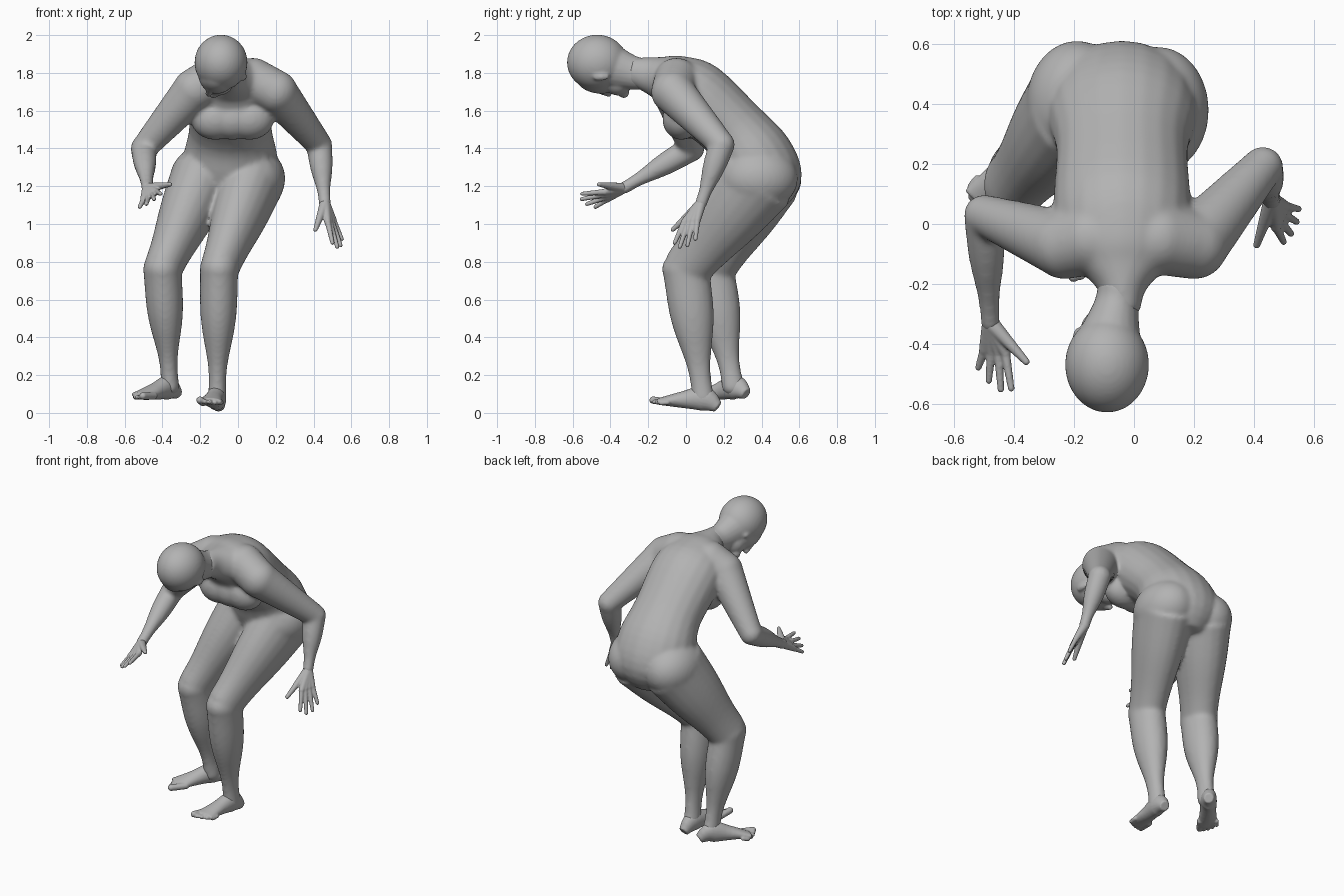
import bpy
import bmesh
from math import cos, sin, pi, tau
from mathutils import Vector, Matrix

default_cube = bpy.data.objects.get("Cube")
if default_cube:
    bpy.data.objects.remove(default_cube, do_unlink=True)

# The single clay colour
clay = bpy.data.materials.new("clay_grey")
clay.use_nodes = True
clay_colour = (.45, .45, .45, 1)
clay.diffuse_color = clay_colour
clay.node_tree.nodes["Principled BSDF"].inputs["Base Color"].default_value = clay_colour


def smooth_sections(sections, steps=4):
    """Add in-between sections along a curve through the given ones."""
    points = [Vector(section) for section in sections]
    last = len(points) - 1
    result = []
    for i in range(last):
        start, end = points[i], points[i + 1]
        leave = (end - points[max(i - 1, 0)]) / 2
        arrive = (points[min(i + 2, last)] - start) / 2
        for step in range(steps):
            t = step / steps
            ease = t * t * (3 - 2 * t)
            result.append(start * (1 - ease) + end * ease
                          + leave * (t * (1 - t) ** 2) - arrive * (t * t * (1 - t)))
    return result + [points[last]]


def loft(bm, sections, sides=20):
    """Closed skin over elliptical sections (x, y, z, half width, half depth)."""
    sections = smooth_sections(sections)
    centres = [Vector(section[:3]) for section in sections]
    last = len(sections) - 1
    rings = []
    for i, section in enumerate(sections):
        along = (centres[min(i + 1, last)] - centres[max(i - 1, 0)]).normalized()
        across = Vector((1, 0, 0))
        across = (across - along * across.dot(along)).normalized() * section[3]
        deep = along.cross(across).normalized() * section[4]
        angles = [tau * k / sides for k in range(sides)]
        rings.append([bm.verts.new(centres[i] + across * cos(a) + deep * sin(a))
                      for a in angles])
    for lower, upper in zip(rings, rings[1:]):
        for k in range(sides):
            following = (k + 1) % sides
            bm.faces.new((lower[k], lower[following], upper[following], upper[k]))
    bm.faces.new(rings[0])
    bm.faces.new(rings[last])


def blob(bm, centre, radii):
    """Ellipsoid."""
    matrix = Matrix.Translation(centre) @ Matrix.Diagonal((*radii, 1))
    bmesh.ops.create_icosphere(bm, subdivisions=4, radius=1, matrix=matrix)


def bone(bm, start, end, start_radius, end_radius, deep=1, muscle=0):
    """Tapered limb with rounded ends; muscle swells its upper half."""
    start, end = Vector(start), Vector(end)
    sections = []
    for step in range(9):
        t = step / 8
        radius = start_radius + (end_radius - start_radius) * t
        radius += muscle * sin(tau * t ** 1.3)
        sections.append((*start.lerp(end, t), radius, radius * deep))
    loft(bm, sections)
    for centre, radius in ((start, start_radius), (end, end_radius)):
        blob(bm, centre, (radius, radius * deep, radius))


def finish(bm, name, voxel, smoothing):
    """Fuse the overlapping volumes into one smooth skin."""
    bmesh.ops.recalc_face_normals(bm, faces=bm.faces)
    mesh = bpy.data.meshes.new(name)
    bm.to_mesh(mesh)
    bm.free()
    mesh.materials.append(clay)
    mesh.shade_smooth()
    part = bpy.data.objects.new(name, mesh)
    bpy.context.scene.collection.objects.link(part)
    fuse = part.modifiers.new("fuse", 'REMESH')
    fuse.mode = 'VOXEL'
    fuse.voxel_size = voxel
    fuse.use_smooth_shade = True
    soften = part.modifiers.new("soften", 'SMOOTH')
    soften.factor = .5
    soften.iterations = smoothing


def hand(name, wrist, knuckles, tips, thumb):
    """Palm and fingers fanned from index to little finger, plus a thumb."""
    bm = bmesh.new()
    first_knuckle, last_knuckle = map(Vector, knuckles)
    first_tip, last_tip = map(Vector, tips)
    for finger in range(4):
        t = finger / 3
        knuckle = first_knuckle.lerp(last_knuckle, t)
        tip = first_tip.lerp(last_tip, t)
        tip += (tip - knuckle) * sin(pi * t) * .3
        bone(bm, wrist, knuckle, .028, .018)
        bone(bm, knuckle, tip, .016, .011)
    bone(bm, wrist, thumb, .028, .012)
    finish(bm, name, .005, 3)


def foot(name, heel, toe, inner):
    """Foot between heel and toe points of the sole; inner is the big toe's side."""
    bm = bmesh.new()
    heel, toe = Vector(heel), Vector(toe)
    up = Vector((0, 0, 1))
    side = (toe - heel).cross(up).normalized() * inner

    def place(along, lateral, lift):
        return heel.lerp(toe, along) + side * lateral + up * lift

    # Heel, ankle, instep and ball
    shape = ((0, .03, .03), (.2, .05, .065), (.5, .05, .045), (.85, .065, .018))
    loft(bm, [(*place(along, 0, height), width, height)
              for along, width, height in shape])
    # Toes, from big to little
    for number in range(5):
        size = .013 if number else .02
        lateral = .045 - number * .025
        tip = .95 - .01 * number ** 2
        bone(bm, place(.7, lateral, .02), place(tip, lateral, size), size, size)
    finish(bm, name, .006, 4)


body = bmesh.new()

# Torso and neck, from the pelvis to the skull: (y, z, half width, half depth)
spine = (
    (.43, 1.09, .1, .1), (.42, 1.21, .23, .2), (.36, 1.35, .25, .21),
    (.25, 1.5, .22, .18), (.05, 1.68, .23, .19), (-.06, 1.75, .2, .15),
    (-.14, 1.775, .15, .115), (-.22, 1.795, .08, .09), (-.3, 1.81, .06, .07))
loft(body, [(-.04, *section) for section in spine])

# Breasts, merging into one broad fold
for x in (-.12, -.03, .06):
    blob(body, (x, -.025, 1.555), (.13, .1, .11))

# Legs: hip, knee and ankle, left then right
for hip, knee, ankle in (
        ((.08, .38, 1.24), (-.1, 0, .76), (-.11, .09, .08)),
        ((-.19, .4, 1.24), (-.4, .13, .76), (-.36, .25, .14))):
    bone(body, hip, knee, .17, .102, deep=1.25, muscle=.004)
    bone(body, knee, ankle, .102, .05, deep=1.22, muscle=.012)

# Arms: shoulder, elbow and wrist
left_shoulder, left_elbow, left_wrist = (.2, -.07, 1.7), (.43, .19, 1.42), (.46, .08, 1.11)
right_shoulder, right_elbow, right_wrist = (-.23, -.07, 1.71), (-.5, .03, 1.4), (-.48, -.33, 1.19)
for shoulder, elbow, wrist in (
        (left_shoulder, left_elbow, left_wrist),
        (right_shoulder, right_elbow, right_wrist)):
    bone(body, shoulder, elbow, .115, .069)
    bone(body, elbow, wrist, .069, .034, muscle=.005)

# Collar sloping down to each shoulder
for x, shoulder in ((.08, left_shoulder), (-.14, right_shoulder)):
    bone(body, (x, -.05, 1.76), shoulder, .12, .115)
finish(body, "body", .011, 14)

# Head: skull, face, jaw, chin, nose and ears
head = bmesh.new()
blob(head, (-.09, -.47, 1.855), (.14, .16, .147))
blob(head, (-.11, -.45, 1.79), (.1, .14, .1))
blob(head, (-.1, -.36, 1.76), (.08, .08, .08))
blob(head, (-.13, -.33, 1.7), (.035, .03, .035))
bone(head, (-.15, -.49, 1.71), (-.155, -.41, 1.69), .012, .018)
for side in (-1, 1):
    ear = Vector((-.08, -.42, 1.8)) + side * Vector((.11, -.03, -.02))
    blob(head, ear, (.016, .045, .022))
# Nape widening into the skull
loft(head, [(-.045, -.2, 1.795, .075, .085), (-.06, -.28, 1.8, .077, .09),
            (-.09, -.42, 1.84, .12, .125)])
finish(head, "head", .009, 6)

# Hands
hand("left_hand", left_wrist, ((.475, -.01, 1.01), (.505, .06, 1.02)),
     ((.5, -.06, .9), (.55, .05, .92)), (.41, -.07, .97))
hand("right_hand", right_wrist, ((-.43, -.43, 1.17), (-.5, -.42, 1.13)),
     ((-.41, -.55, 1.16), (-.52, -.48, 1.09)), (-.36, -.46, 1.21))

# Feet
foot("left_foot", (-.1, .17, 0), (-.16, -.2, .05), 1)
foot("right_foot", (-.32, .32, .07), (-.55, .03, .07), -1)
